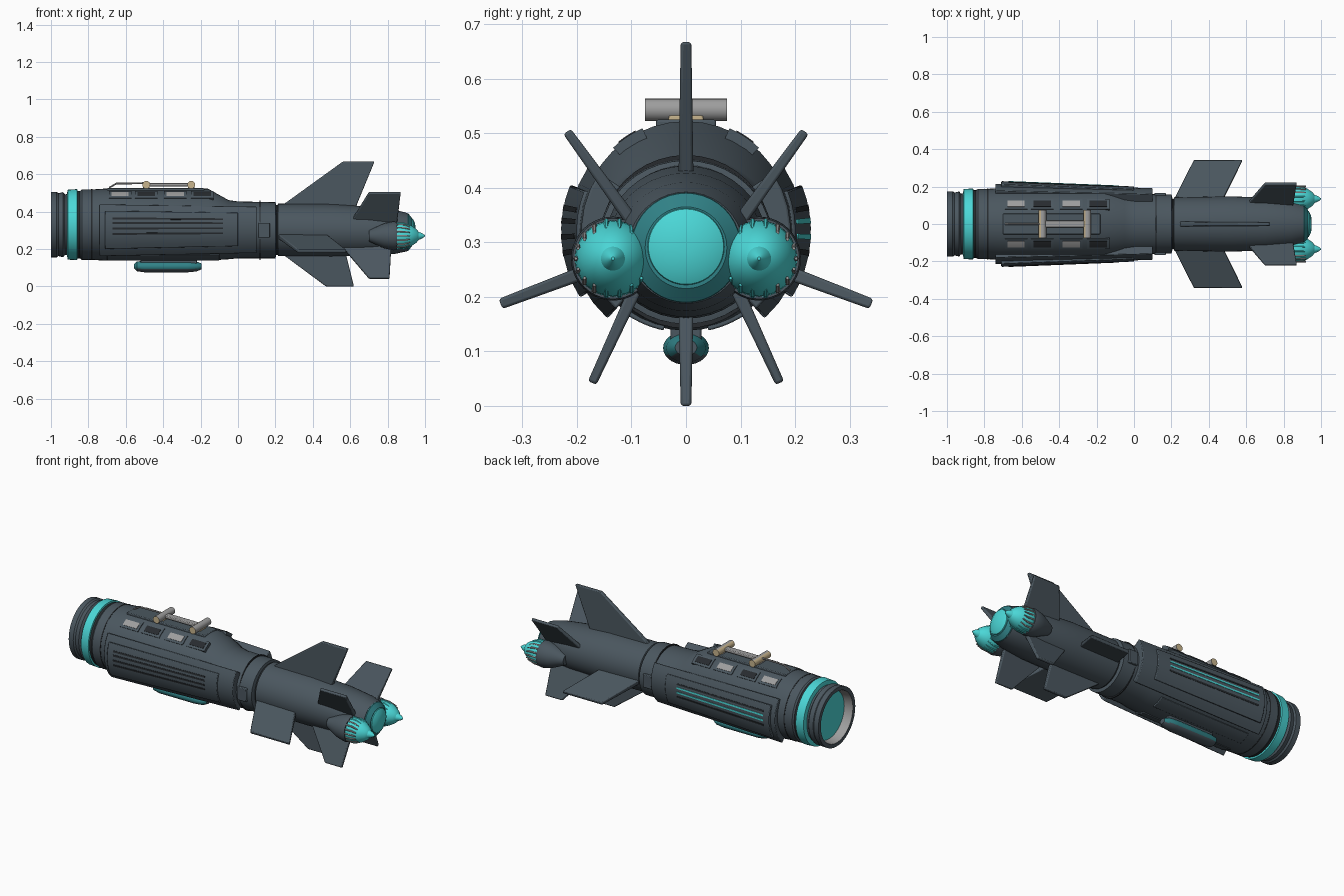
import bpy, bmesh
from math import sin, cos, pi, radians
from mathutils import Vector

cube = bpy.data.objects.get("Cube")
if cube:
    bpy.data.objects.remove(cube, do_unlink=True)


def material(name, r, g, b):
    m = bpy.data.materials.new(name)
    m.use_nodes = True
    m.diffuse_color = (r, g, b, 1)
    node = next(n for n in m.node_tree.nodes if n.type == 'BSDF_PRINCIPLED')
    node.inputs["Base Color"].default_value = (r, g, b, 1)
    node.inputs["Roughness"].default_value = 0.6
    return m


SLATE = material("slate", 0.07, 0.095, 0.115)
DARK = material("near black", 0.02, 0.024, 0.028)
TEAL = material("bright teal", 0.07, 0.68, 0.68)
DEEP = material("deep teal", 0.03, 0.22, 0.24)
GREY = material("light grey", 0.34, 0.34, 0.34)
TAN = material("tan", 0.58, 0.46, 0.27)
parts = []


def finish(name, bm, mats, rule=None, bevel=0):
    bmesh.ops.recalc_face_normals(bm, faces=bm.faces)
    if rule:
        for f in bm.faces:
            f.material_index = rule(f)
    mesh = bpy.data.meshes.new(name)
    bm.to_mesh(mesh)
    bm.free()
    for m in mats:
        mesh.materials.append(m)
    ob = bpy.data.objects.new(name, mesh)
    bpy.context.collection.objects.link(ob)
    if bevel:
        mod = ob.modifiers.new("soft edges", 'BEVEL')
        mod.width, mod.segments = bevel, 2
    parts.append(ob)
    return ob


def loft(name, stations, mats, y=0, sides=40, rule=None):
    """Elliptical rings along x; each station is (x, centre z, half width, half height)."""
    bm = bmesh.new()
    rings = []
    for x, z, ry, rz in stations:
        rings.append([bm.verts.new((x, y + ry * cos(2 * pi * i / sides),
                                    z + rz * sin(2 * pi * i / sides))) for i in range(sides)])
    for a, b in zip(rings, rings[1:]):
        for i in range(sides):
            j = (i + 1) % sides
            bm.faces.new((a[i], a[j], b[j], b[i]))
    bm.faces.new(rings[0])
    bm.faces.new(rings[-1])
    return finish(name, bm, mats, rule)


def spin(name, profile, z, mats, **kw):
    return loft(name, [(x, z, r, r) for x, r in profile], mats, **kw)


def shell(name, x0, x1, a0, a1, r0, r1, depth, mat, side, z=0.33, bevel=0):
    """Curved plate wrapped on the hull between two angles."""
    bm = bmesh.new()
    n = 8
    rows = []
    for i in range(n + 1):
        a = radians(a0 + (a1 - a0) * i / n)
        rows.append([bm.verts.new((x, side * r * cos(a), z + r * sin(a)))
                     for x, r in ((x0, r0), (x1, r1), (x1, r1 - depth), (x0, r0 - depth))])
    for a, b in zip(rows, rows[1:]):
        for i in range(4):
            j = (i + 1) % 4
            bm.faces.new((a[i], a[j], b[j], b[i]))
    bm.faces.new(rows[0])
    bm.faces.new(rows[-1])
    return finish(name, bm, [mat], bevel=bevel)


def fin(name, root, tip, root_x, tip_x, thick=0.028):
    """Tapered blade from root (y, z) to tip (y, z)."""
    bm = bmesh.new()
    d = Vector((0, tip[0] - root[0], tip[1] - root[1])).normalized()
    side = Vector((0, -d.z, d.y))
    quads = []
    for s in (-1, 1):
        quads.append([bm.verts.new(Vector((x, p[0], p[1])) + side * s * t / 2)
                      for p, x, t in ((root, root_x[0], thick), (tip, tip_x[0], thick * 0.7),
                                      (tip, tip_x[1], thick * 0.7), (root, root_x[1], thick))])
    for q in quads:
        bm.faces.new(q)
    for i in range(4):
        j = (i + 1) % 4
        bm.faces.new((quads[0][i], quads[0][j], quads[1][j], quads[1][i]))
    return finish(name, bm, [SLATE], bevel=0.005)


def block(name, lo, hi, mats, rule=None, bevel=0.004):
    bm = bmesh.new()
    bmesh.ops.create_cube(bm, size=1)
    for v in bm.verts:
        v.co = [l + (h - l) * (c + 0.5) for l, h, c in zip(lo, hi, v.co)]
    return finish(name, bm, mats, rule, bevel)


# Open tail collar: dark wall, grey lining, teal lens at the bottom
def collar_rule(f):
    c = f.calc_center_median()
    if len(f.verts) > 4:
        return 2 if c.x < -0.9 and f.normal.x < 0 else 0
    r = max(Vector((v.co.y, v.co.z - 0.33)).length for v in f.verts)
    return 1 if r < 0.153 else 0


spin("tail_collar", [(-0.9, 0.165), (-0.925, 0.162), (-0.935, 0.174), (-0.96, 0.168), (-0.97, 0.175),
                     (-1, 0.175), (-1, 0.152), (-0.95, 0.142)], 0.33, [SLATE, GREY, TEAL], rule=collar_rule)
spin("teal_band", [(-0.915, 0.165), (-0.91, 0.187), (-0.86, 0.19), (-0.855, 0.165)], 0.33, [TEAL])
spin("band_groove", [(-0.87, 0.181), (-0.82, 0.181)], 0.33, [DARK])

# Main hull, stepping down behind the shoulder
loft("main_hull", [(-0.845, 0.33, 0.18, 0.18), (-0.835, 0.33, 0.188, 0.188), (-0.78, 0.33, 0.188, 0.188),
                   (-0.72, 0.33, 0.192, 0.192), (-0.16, 0.33, 0.192, 0.192), (-0.05, 0.303, 0.172, 0.158),
                   (0.0, 0.302, 0.162, 0.152), (0.2, 0.3, 0.158, 0.15), (0.205, 0.3, 0.14, 0.13)], [SLATE])
spin("neck_groove", [(0.19, 0.134), (0.23, 0.134)], 0.302, [DARK])
loft("rear_hull", [(0.21, 0.302, 0.13, 0.13), (0.215, 0.302, 0.143, 0.14), (0.5, 0.3, 0.148, 0.14),
                   (0.7, 0.295, 0.142, 0.132), (0.84, 0.292, 0.125, 0.118), (0.905, 0.29, 0.105, 0.102)], [SLATE])
for x in (-0.785, 0.115):
    spin("hull_seam", [(x, 0.1895 if x < 0 else 0.159), (x + 0.006, 0.1895 if x < 0 else 0.159)],
         0.33 if x < 0 else 0.301, [DARK])


# Side panels with long slits, roof windows and shoulder plates
def panel_r(x):
    return 0.23 - 0.032 * (x + 0.73) / 0.8


for side, label in ((-1, "front"), (1, "back")):
    shell(label + "_side_base", -0.74, 0.1, -48, 34, 0.215, 0.192, 0.1, SLATE, side, 0.32, 0.004)
    shell(label + "_side_panel", -0.71, 0.0, -32, 22, panel_r(-0.71), panel_r(0), 0.03, SLATE, side, 0.32, 0.004)
    for a in (-10, -2.5, 5, 11):
        slit = TEAL if side > 0 and a in (-2.5, 5) else DARK
        shell(label + "_side_slit", -0.67, -0.08, a - 1.3, a + 1.3,
              panel_r(-0.67) + 0.002, panel_r(-0.08) + 0.002, 0.006, slit, side, 0.32)
    for i, x in enumerate((-0.68, -0.54, -0.385, -0.24)):
        shell(label + "_window_frame", x - 0.01, x + 0.11, 47, 66, 0.196, 0.196, 0.02, SLATE, side)
        shell(label + "_roof_window", x + 0.003, x + 0.095, 51, 62, 0.198, 0.198, 0.006,
              (GREY, DARK)[i % 2], side)
    shell(label + "_belly_plate", -0.7, -0.1, -78, -56, 0.196, 0.196, 0.02, SLATE, side, bevel=0.003)
    block(label + "_neck_box", (0.11, side * 0.155 - 0.012, 0.26), (0.17, side * 0.155 + 0.012, 0.34), [SLATE])

# Fins: four large, four small
fin("top_fin", (0, 0.40), (0, 0.667), (0.19, 0.62), (0.56, 0.73))
fin("bottom_fin", (0, 0.2), (0, 0.0), (0.2, 0.57), (0.47, 0.62))
for s, label in ((1, "back"), (-1, "front")):
    fin(label + "_wide_fin", (s * 0.12, 0.27), (s * 0.34, 0.187), (0.21, 0.47), (0.32, 0.58))
    fin(label + "_upper_fin", (s * 0.1, 0.34), (s * 0.218, 0.503), (0.6, 0.85), (0.7, 0.87), 0.024)
    fin(label + "_lower_fin", (s * 0.09, 0.22), (s * 0.172, 0.042), (0.55, 0.82), (0.7, 0.81), 0.024)

# Nose dome
spin("nose_ring", [(0.89, 0.104), (0.91, 0.1), (0.93, 0.075)], 0.29, [DEEP])
spin("nose_dome", [(0.915, 0.074), (0.935, 0.069), (0.947, 0.045), (0.95, 0.01)], 0.292, [TEAL])

# Twin pointed lamps with ribbed rims in dark sleeves
for s, label in ((1, "back"), (-1, "front")):
    y = s * 0.134
    spin(label + "_lamp_sleeve", [(0.7, 0.03), (0.78, 0.066), (0.83, 0.077), (0.85, 0.074)], 0.27, [SLATE], y=y)
    spin(label + "_lamp", [(0.83, 0.06), (0.86, 0.07), (0.89, 0.068), (0.925, 0.056), (0.955, 0.036),
                           (0.965, 0.022), (0.985, 0.014), (1, 0.003)], 0.27, [TEAL], y=y, sides=32)
    for i in range(18):
        a = 2 * pi * i / 18
        c, d = cos(a), sin(a)
        outer = c * s > 0.35
        loft(label + "_lamp_rib", [(0.85, 0.27 + 0.069 * d, 0.005, 0.005), (0.89, 0.27 + 0.067 * d, 0.005, 0.005),
                                   (0.92, 0.27 + 0.055 * d, 0.003, 0.003)],
             [GREY if outer else TEAL], y=y + 0.068 * c, sides=6)

# Roof rail with two crossbars; faces towards the nose are tan
def rail_rule(f):
    return 1 if f.normal.x > 0.3 or abs(f.normal.y) > 0.9 else 0


for x in (-0.49, -0.25):
    bm = bmesh.new()
    bmesh.ops.create_cone(bm, cap_ends=True, segments=16, radius1=0.021, radius2=0.021, depth=0.15)
    for v in bm.verts:
        v.co = (x + v.co.x, v.co.z, 0.543 + v.co.y)
    finish("rail_crossbar", bm, [GREY, TAN], rail_rule)
    block("rail_foot", (x - 0.018, -0.032, 0.51), (x + 0.018, 0.032, 0.535), [GREY, TAN], rail_rule)
block("roof_rail", (-0.49, -0.018, 0.535), (-0.25, 0.018, 0.553), [GREY])
block("rail_base", (-0.7, -0.055, 0.505), (-0.18, 0.055, 0.525), [SLATE])
loft("rail_rod", [(-0.69, 0.527, 0.005, 0.005), (-0.65, 0.55, 0.005, 0.005), (-0.49, 0.552, 0.005, 0.005)],
     [GREY], sides=8)

# Belly pod: teal flanks, dark underside
loft("belly_pod", [(-0.555, 0.108, 0.015, 0.012), (-0.54, 0.107, 0.034, 0.026), (-0.5, 0.106, 0.042, 0.031),
                   (-0.27, 0.106, 0.042, 0.031), (-0.22, 0.106, 0.036, 0.026), (-0.195, 0.107, 0.02, 0.015)],
     [DEEP, SLATE], sides=28, rule=lambda f: 1 if f.normal.z < -0.6 or f.normal.x > 0.7 else 0)
block("pod_mount", (-0.52, -0.028, 0.115), (-0.22, 0.028, 0.155), [SLATE])

# Smooth the round parts, keep the edges crisp
for ob in bpy.context.selected_objects:
    ob.select_set(False)
for ob in parts:
    ob.select_set(True)
bpy.context.view_layer.objects.active = parts[0]
bpy.ops.object.shade_smooth_by_angle(angle=radians(32))
